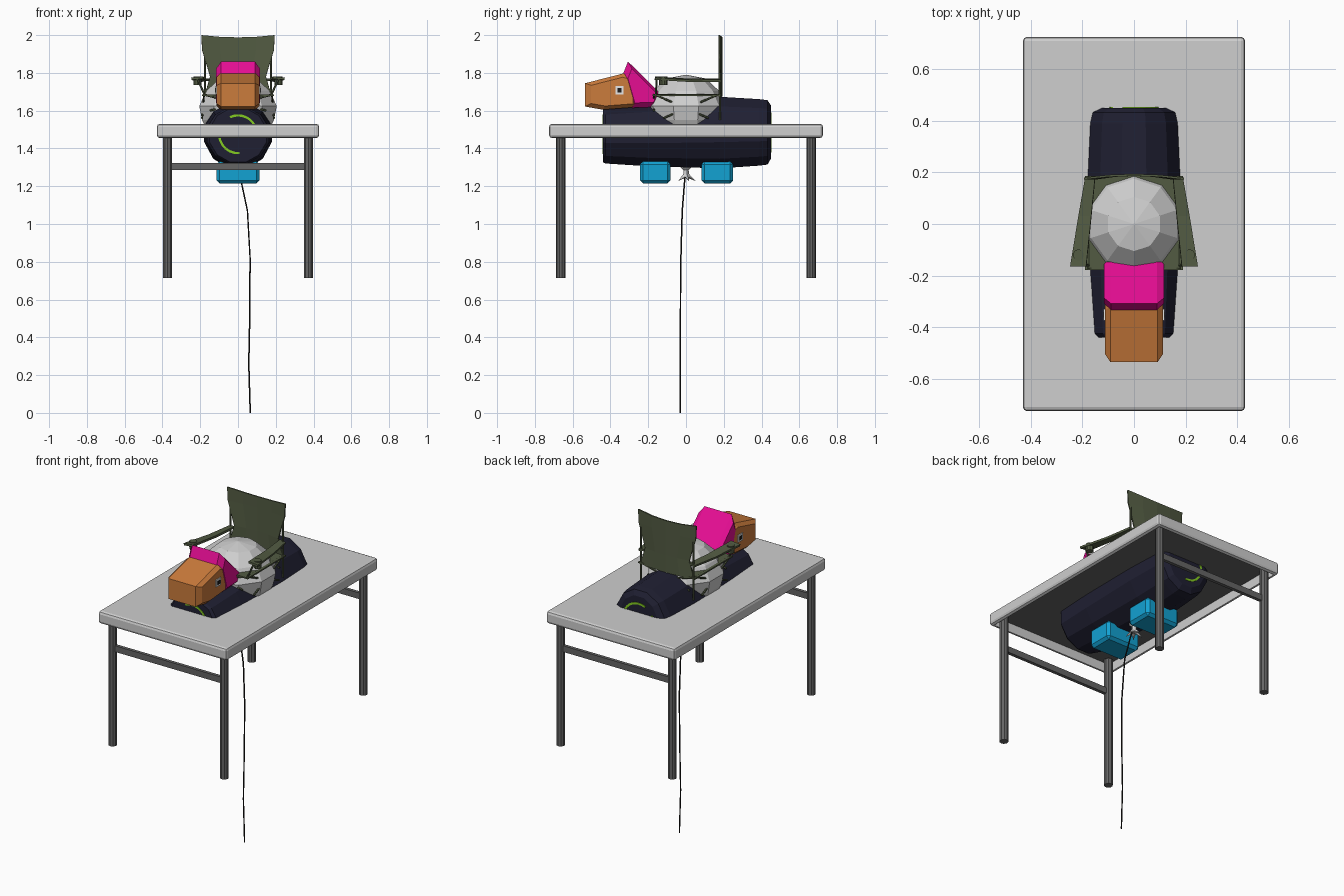
import bpy, bmesh, math
from mathutils import Vector, Matrix

if "Cube" in bpy.data.objects:
    bpy.data.objects.remove(bpy.data.objects["Cube"])


def mat(name, r, g, b):
    m = bpy.data.materials.new(name)
    m.diffuse_color = (r, g, b, 1)
    m.use_nodes = True
    m.node_tree.nodes["Principled BSDF"].inputs["Base Color"].default_value = m.diffuse_color
    return m


GREY = mat("light grey", .62, .62, .62)
STEEL = mat("dark grey", .13, .13, .13)
NAVY = mat("navy", .014, .014, .032)
ORANGE = mat("orange", .60, .20, .045)
PINK = mat("pink", .78, .004, .29)
CYAN = mat("cyan", .006, .36, .65)
LIME = mat("lime", .23, .60, .015)
OLIVE = mat("olive", .085, .105, .055)
BLACK = mat("black", .012, .011, .01)
WHITE = mat("white", .85, .85, .85)


def finish(name, bm, *mats):
    bmesh.ops.recalc_face_normals(bm, faces=bm.faces[:])
    me = bpy.data.meshes.new(name)
    bm.to_mesh(me)
    bm.free()
    for m in mats:
        me.materials.append(m)
    ob = bpy.data.objects.new(name, me)
    bpy.context.collection.objects.link(ob)
    return ob


def add_rod(bm, a, b, r, n=8):
    a, b = Vector(a), Vector(b)
    rot = (b - a).to_track_quat('Z', 'Y').to_matrix().to_4x4()
    bmesh.ops.create_cone(bm, cap_ends=True, segments=n, radius1=r, radius2=r, depth=(b - a).length,
                          matrix=Matrix.Translation((a + b) / 2) @ rot)


def rods(name, pairs, r, m, n=8):
    bm = bmesh.new()
    for a, b in pairs:
        add_rod(bm, a, b, r, n)
    return finish(name, bm, m)


def box(name, lo, hi, m, bev=0, seg=1):
    bm = bmesh.new()
    lo, hi = Vector(lo), Vector(hi)
    bmesh.ops.create_cube(bm, size=1, matrix=Matrix.Translation((lo + hi) / 2) @ Matrix.Diagonal((*(hi - lo), 1)))
    if bev:
        bmesh.ops.bevel(bm, geom=bm.edges[:], offset=bev, segments=seg, profile=.5, affect='EDGES')
    return finish(name, bm, m)


def rings(name, loops, m):
    """Skin closed loops of points, capping both ends."""
    bm = bmesh.new()
    vs = [[bm.verts.new(p) for p in l] for l in loops]
    n = len(vs[0])
    for a, b in zip(vs, vs[1:]):
        for i in range(n):
            bm.faces.new((a[i], a[(i + 1) % n], b[(i + 1) % n], b[i]))
    bm.faces.new(vs[0])
    bm.faces.new(vs[-1])
    return finish(name, bm, m)


def prism(name, pts, hw, m, cham):
    """Side profile (y, z) widened along x, with chamfered flanks."""
    cy = sum(p[0] for p in pts) / len(pts)
    cz = sum(p[1] for p in pts) / len(pts)
    k = 1 - cham / .1
    inner = [(cy + (y - cy) * k, cz + (z - cz) * k) for y, z in pts]
    return rings(name, [[(x, y, z) for y, z in q] for x, q in
                        ((-hw, inner), (-hw + cham, pts), (hw - cham, pts), (hw, inner))], m)


def sheet(name, rows, m, thick=.008):
    """Thin cloth panel from a grid of points."""
    bm = bmesh.new()
    vs = [[bm.verts.new(p) for p in r] for r in rows]
    for a, b in zip(vs, vs[1:]):
        for i in range(len(a) - 1):
            bm.faces.new((a[i], a[i + 1], b[i + 1], b[i]))
    ob = finish(name, bm, m)
    mod = ob.modifiers.new("thickness", 'SOLIDIFY')
    mod.thickness = thick
    mod.offset = 0
    return ob


# Table top: rounded slab, hollowed from below
bm = bmesh.new()
bmesh.ops.create_cube(bm, size=1, matrix=Matrix.Translation((0, 0, 1.4925)) @ Matrix.Diagonal((.86, 1.45, .075, 1)))
bmesh.ops.bevel(bm, geom=bm.edges[:], offset=.016, segments=2, profile=.5, affect='EDGES')
low = min(bm.faces, key=lambda f: f.calc_center_median().z - f.calc_area())
low = min((f for f in bm.faces if f.calc_area() > .5), key=lambda f: f.calc_center_median().z)
bmesh.ops.inset_region(bm, faces=[low], thickness=.008)
new = bmesh.ops.extrude_discrete_faces(bm, faces=[low])["faces"][0]
bmesh.ops.translate(bm, verts=new.verts[:], vec=(0, 0, .055))
new.material_index = 1
finish("table_top", bm, GREY, STEEL)

# Table legs and end rails
rods("table_legs", [((sx * .373, sy * .663, .715), (sx * .373, sy * .663, 1.505))
                    for sx in (-1, 1) for sy in (-1, 1)], .025, STEEL, 10)
for nm, y in (("front_rail", -.663), ("back_rail", .663)):
    box(nm, (-.36, y - .01, 1.285), (.36, y + .01, 1.322), STEEL)

# Barrel body
N = 12
stations = [(-.44, 1.47, .155, .148), (-.425, 1.47, .17, .155), (-.2, 1.472, .182, .172),
            (.18, 1.484, .185, .196), (.39, 1.485, .175, .182), (.432, 1.485, .165, .176), (.45, 1.487, .13, .145)]
rings("barrel_body", [[(rx * math.cos(t), y, cz + rz * math.sin(t))
                       for t in (math.tau * (i + .5) / N for i in range(N))] for y, cz, rx, rz in stations], NAVY)

# Lime arcs painted on both barrel ends
for nm, y, cz in (("front_arcs", -.4415, 1.475), ("back_arcs", .4515, 1.485)):
    bm = bmesh.new()
    for a0, a1 in ((15, 115), (150, 275)):
        prev = None
        for i in range(9):
            t = math.radians(a0 + (a1 - a0) * i / 8)
            cur = [bm.verts.new((r * math.cos(t), y, cz + r * math.sin(t))) for r in (.094, .106)]
            if prev:
                bm.faces.new((prev[0], prev[1], cur[1], cur[0]))
            prev = cur
    ob = finish(nm, bm, LIME)
    ob.modifiers.new("thickness", 'SOLIDIFY').thickness = .003
    ob.modifiers[0].offset = 0

# Balloon through the middle, tapering to its knot
prof = [(.004, 1.79), (.105, 1.77), (.175, 1.705), (.216, 1.625), (.2, 1.55), (.155, 1.46), (.09, 1.37), (.015, 1.285)]
rings("balloon", [[(r * math.cos(math.tau * (i + .5) / 10), r * math.sin(math.tau * (i + .5) / 10), z)
                   for i in range(10)] for r, z in prof], GREY)
rings("balloon_knot", [[(r * math.cos(math.tau * i / 10 + math.pi / 2), r * math.sin(math.tau * i / 10 + math.pi / 2), z)
                        for i in range(10) for r, z in (((ro, zo) if i % 2 == 0 else (ri, zi)),)]
                       for ro, zo, ri, zi in ((.012, 1.31, .012, 1.31), (.016, 1.265, .014, 1.265),
                                              (.05, 1.228, .02, 1.25), (.006, 1.245, .006, 1.245))], GREY)

# Hanging string
path = [(0, 0, 1.29), (.018, -.008, 1.22), (.05, -.02, 1.07), (.064, -.027, .82), (.062, -.03, .5),
        (.057, -.03, .26), (.065, -.03, 0)]
rods("string", list(zip(path, path[1:])), .004, BLACK, 6)

# Feet with lime cuffs
for nm, y0, y1 in (("front_foot", -.243, -.083), ("back_foot", .083, .25)):
    box(nm, (-.113, y0, 1.215), (.113, y1, 1.332), CYAN, .016)
    box(nm + "_cuff", (-.09, y0 + .012, 1.3), (.09, y1 - .025, 1.345), LIME)

# Head: orange muzzle, pink mane block, eyes
prism("muzzle", [(-.535, 1.745), (-.32, 1.80), (-.25, 1.78), (-.25, 1.62), (-.44, 1.605), (-.535, 1.622)],
      .113, ORANGE, .022)
prism("mane", [(-.307, 1.86), (-.165, 1.72), (-.13, 1.685), (-.15, 1.62), (-.285, 1.615), (-.335, 1.79)],
      .116, PINK, .026)
for s, nm in ((-1, "left"), (1, "right")):
    for part, h, x, m in (("eye", .022, .115, WHITE), ("pupil", .011, .118, BLACK)):
        box(nm + "_" + part, (s * x - .003, -.352 - h, 1.708 - h), (s * x + .003, -.352 + h, 1.708 + h), m)

# Camping chair: back, seat, arms, cup holders, frame
cols = [-1, -.5, 0, .5, 1]
sheet("chair_back", [[(w * c, .19 - .014 * c * c, z - .012 * (1 - c * c) * (z > 1.99)) for c in cols]
                     for w, z in ((.194, 2), (.19, 1.92), (.165, 1.84), (.148, 1.78), (.165, 1.72), (.185, 1.675))], OLIVE)
sheet("chair_seat", [[(.19 * c, y, 1.682) for c in cols] for y in (-.178, 0, .185)], OLIVE)
frame = []
for s, nm in ((-1, "left"), (1, "right")):
    sheet(nm + "_arm", [[(s * a, y, z), (s * b, y, z - .006)] for a, b, y, z in
                        ((.15, .188, .185, 1.765), (.165, .215, .03, 1.763), (.185, .247, -.165, 1.775))], OLIVE, .012)
    rods(nm + "_cup_holder", [((s * .215, -.12, 1.735), (s * .215, -.12, 1.78))], .022, OLIVE, 10)
    frame += [((s * .175, .18, 1.55), (s * .175, .178, 1.9)),
              ((s * .215, -.155, 1.77), (s * .175, -.16, 1.68)),
              ((s * .175, -.175, 1.682), (s * .175, .18, 1.682)),
              ((s * .18, -.165, 1.685), (s * .19, .12, 1.56)),
              ((s * .18, .17, 1.685), (s * .19, -.12, 1.56)),
              ((s * .18, -.17, 1.685), (-s * .15, -.17, 1.6)),
              ((s * .18, .18, 1.685), (-s * .15, .18, 1.6))]
rods("chair_frame", frame, .0055, OLIVE, 6)
